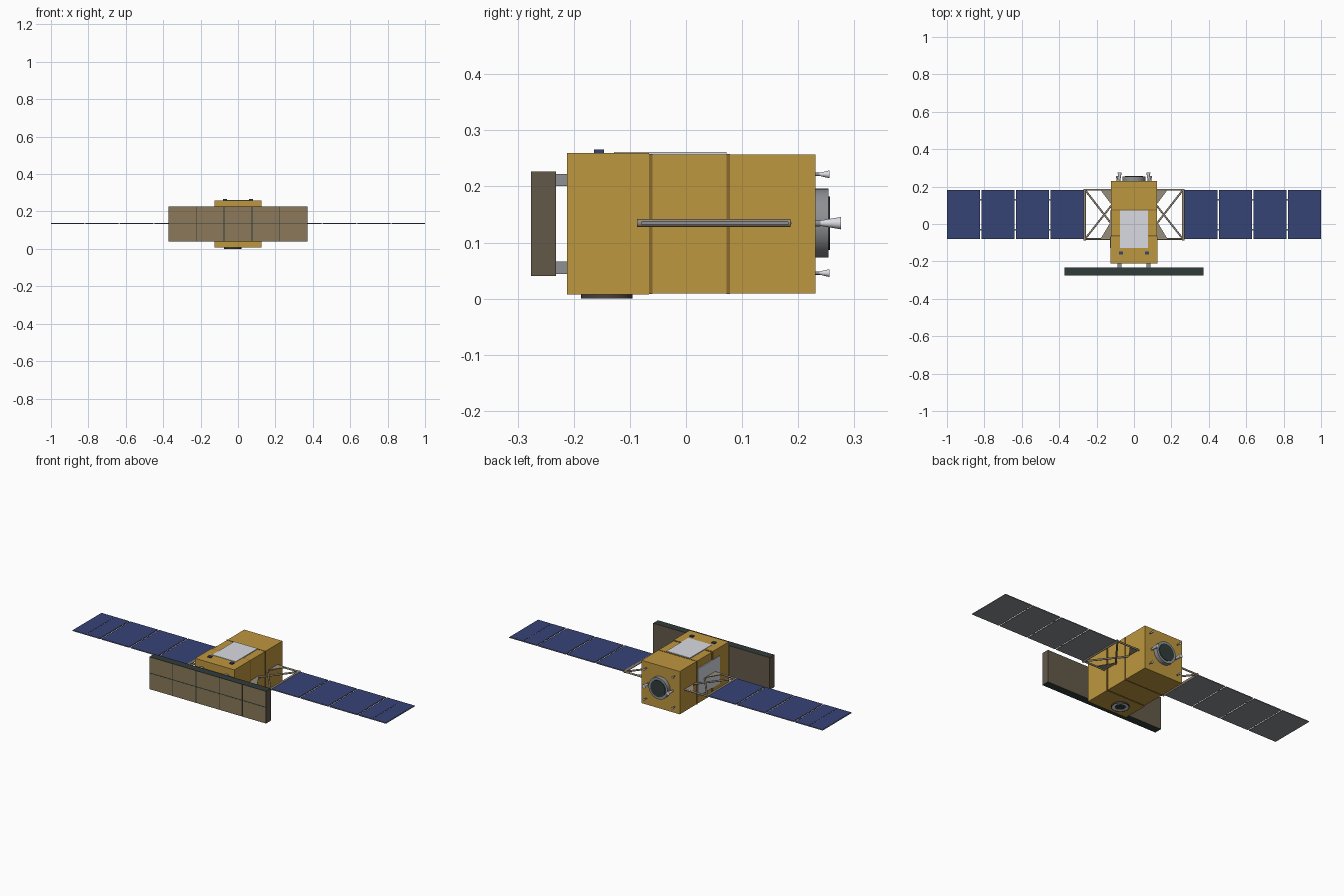
import bpy, bmesh, math
from mathutils import Vector

if "Cube" in bpy.data.objects:
    bpy.data.objects.remove(bpy.data.objects["Cube"])


def material(name, r, g, b):
    m = bpy.data.materials.new(name)
    lin = [((c / 255 + 0.055) / 1.055) ** 2.4 for c in (r, g, b)]
    m.diffuse_color = (*lin, 1)
    m.use_nodes = True
    m.node_tree.nodes["Principled BSDF"].inputs["Base Color"].default_value = m.diffuse_color
    return m


GOLD = material("gold foil", 190, 151, 62)
SEAM = material("dark gold seam", 138, 104, 46)
TAUPE = material("antenna taupe", 139, 121, 90)
BROWN = material("antenna dark brown", 99, 89, 74)
DARK = material("dark green grey", 48, 60, 58)
BLUE = material("solar blue", 54, 67, 118)
CHAR = material("charcoal brown", 72, 65, 60)
WHITE = material("radiator light grey", 217, 219, 226)
METAL = material("metal grey", 142, 144, 148)
TRUSS = material("truss grey brown", 150, 140, 122)
ZC = 0.1345


def finish(name, bm, mats, smooth=False):
    bmesh.ops.recalc_face_normals(bm, faces=bm.faces)
    if smooth:
        for f in bm.faces:
            f.smooth = True
        for e in bm.edges:
            e.smooth = e.calc_face_angle(0) < 0.6
    me = bpy.data.meshes.new(name)
    bm.to_mesh(me)
    bm.free()
    for m in mats:
        me.materials.append(m)
    ob = bpy.data.objects.new(name, me)
    bpy.context.collection.objects.link(ob)
    return ob


def add_box(bm, x, y, z):
    vs = bmesh.ops.create_cube(bm, size=1)["verts"]
    for v in vs:
        v.co = [(a[0] + a[1]) / 2 + c * (a[1] - a[0]) for a, c in zip((x, y, z), v.co)]


def box(name, x, y, z, mat):
    bm = bmesh.new()
    add_box(bm, x, y, z)
    return finish(name, bm, [mat])


def tube(name, a, b, r1, mat, r2=None, sides=24):
    a, b = Vector(a), Vector(b)
    bm = bmesh.new()
    bmesh.ops.create_cone(bm, cap_ends=True, segments=sides, radius1=r1,
                          radius2=r1 if r2 is None else r2, depth=(b - a).length)
    rot = Vector((0, 0, 1)).rotation_difference(b - a).to_matrix()
    for v in bm.verts:
        v.co = rot @ v.co + (a + b) / 2
    return finish(name, bm, [mat], True)


def lathe(name, profile, centre, axis, mat, sides=40):
    """Closed (radius, height) profile spun around an axis."""
    bm = bmesh.new()
    rot = Vector((0, 0, 1)).rotation_difference(Vector(axis)).to_matrix()
    rings = []
    for i in range(sides):
        t = 2 * math.pi * i / sides
        rings.append([bm.verts.new(rot @ Vector((r * math.cos(t), r * math.sin(t), h)) + Vector(centre))
                      for r, h in profile])
    n = len(profile)
    for i in range(sides):
        p, q = rings[i], rings[(i + 1) % sides]
        for j in range(n):
            bm.faces.new((p[j], q[j], q[(j + 1) % n], p[(j + 1) % n]))
    return finish(name, bm, [mat], True)


# Body: three foil sections and the seams between them
box("body_front", (-0.125, 0.125), (-0.212, -0.066), (0.0075, 0.2595), GOLD)
box("body_middle", (-0.122, 0.122), (-0.066, 0.075), (0.0095, 0.2565), GOLD)
box("body_rear", (-0.122, 0.122), (0.075, 0.231), (0.0095, 0.2565), GOLD)
for i, y in enumerate((-0.063, 0.075)):
    box(f"body_seam_{i}", (-0.1235, 0.1235), (y - 0.003, y + 0.003), (0.008, 0.258), SEAM)

# Radiator plates on the top and on one side
box("top_radiator", (-0.075, 0.075), (-0.128, 0.072), (0.2555, 0.2615), WHITE)
box("side_radiator", (-0.1275, -0.12), (-0.128, 0.072), (0.0525, 0.2125), WHITE)

# Star sensors
for s in (-1, 1):
    box("star_sensor", (s * 0.07 - 0.01, s * 0.07 + 0.01), (-0.164, -0.146), (0.258, 0.2655), BLUE)

# Flat antenna: dark frame edges, tiled front, brown back and ends
bm = bmesh.new()
add_box(bm, (-0.372, 0.372), (-0.276, -0.232), (0.0405, 0.2265))
bm.normal_update()
for f in bm.faces:
    n = f.normal
    f.material_index = 0 if abs(n.z) > 0.5 or n.y < -0.5 else 1
finish("antenna_panel", bm, [DARK, BROWN])
bm = bmesh.new()
w = 0.744 / 5
for i in range(5):
    for z in ((0.042, ZC - 0.0025), (ZC + 0.0025, 0.225)):
        add_box(bm, (-0.372 + i * w + 0.0025, -0.372 + (i + 1) * w - 0.0025), (-0.2765, -0.275), z)
finish("antenna_tiles", bm, [TAUPE])
for s in (-1, 1):
    for z in (0.055, 0.2115):
        box("antenna_bracket", (s * 0.078 - 0.01, s * 0.078 + 0.01), (-0.234, -0.21), (z - 0.011, z + 0.011), METAL)

# Solar wings: grey boards with blue cell sheets, on truss yokes
for s in (-1, 1):
    for k in range(4):
        x0 = 0.2685 + k * 0.185
        x1 = min(x0 + 0.178, 1.0)
        box(f"solar_board_{k}", sorted((s * x0, s * x1)), (-0.08, 0.183), (ZC - 0.002, ZC + 0.002), METAL)
        # The outermost sheet is split in two
        parts = 2 if k == 3 else 1
        cw = (x1 - x0) / parts
        bm = bmesh.new()
        for i in range(parts):
            add_box(bm, sorted((s * (x0 + i * cw + 0.001), s * (x0 + (i + 1) * cw - 0.001))),
                    (-0.079, 0.182), (ZC + 0.0015, ZC + 0.003))
        finish(f"solar_cells_{k}", bm, [BLUE])
        if k:
            for y in (-0.03, 0.13):
                box("panel_hinge", sorted((s * (x0 - 0.008), s * (x0 + 0.001))),
                    (y - 0.004, y + 0.004), (ZC - 0.0015, ZC + 0.001), METAL)

    def p(x, y):
        return (s * x, y, ZC)
    tube("yoke_outer_bar", p(0.264, -0.087), p(0.264, 0.186), 0.007, TRUSS, sides=12)
    for a, b in ((p(0.12, 0.183), p(0.264, 0.183)), (p(0.12, -0.081), p(0.264, -0.081)),
                 (p(0.26, 0.18), p(0.12, 0.0)), (p(0.26, -0.078), p(0.12, 0.1))):
        tube("yoke_strut", a, b, 0.005, TRUSS, sides=12)
    # Triangular gussets against the body
    for y, d in ((-0.081, 0.1), (0.183, -0.08)):
        bm = bmesh.new()
        f = bm.faces.new([bm.verts.new(q) for q in (p(0.12, y), p(0.18, y), p(0.12, y + d))])
        top = bmesh.ops.extrude_face_region(bm, geom=[f])["geom"]
        for v in top:
            if isinstance(v, bmesh.types.BMVert):
                v.co.z += 0.004
        finish("yoke_gusset", bm, [TRUSS])

# Rear adapter ring, with dark disc inside
lathe("adapter_ring", [(0.048, 0), (0.0615, 0), (0.0615, 0.023), (0.048, 0.023)],
      (0, 0.231, ZC), (0, 1, 0), METAL)
tube("adapter_disc", (0, 0.23, ZC), (0, 0.257, ZC), 0.0475, DARK, sides=40)

# Thrusters: two large at the sides, four small at the corners
for s in (-1, 1):
    tube("large_thruster_mount", (s * 0.077, 0.23, ZC), (s * 0.077, 0.24, ZC), 0.006, METAL)
    tube("large_thruster", (s * 0.077, 0.234, ZC), (s * 0.077, 0.276, ZC), 0.004, WHITE, 0.011)
    for z in (0.0455, 0.2215):
        tube("small_thruster_mount", (s * 0.09, 0.23, z), (s * 0.09, 0.238, z), 0.003, METAL)
        tube("small_thruster", (s * 0.09, 0.234, z), (s * 0.09, 0.256, z), 0.002, WHITE, 0.007)

# Downward camera: rim, pale ring and dark lens
C = (-0.028, -0.141, 0.009)
lathe("camera_rim", [(0.042, 0), (0.046, 0), (0.046, 0.009), (0.042, 0.009)], C, (0, 0, -1), CHAR)
lathe("camera_ring", [(0.028, 0), (0.042, 0), (0.042, 0.0085), (0.028, 0.007)], C, (0, 0, -1), WHITE)
tube("camera_lens", (C[0], C[1], 0.009), (C[0], C[1], 0.003), 0.028, DARK, sides=32)
